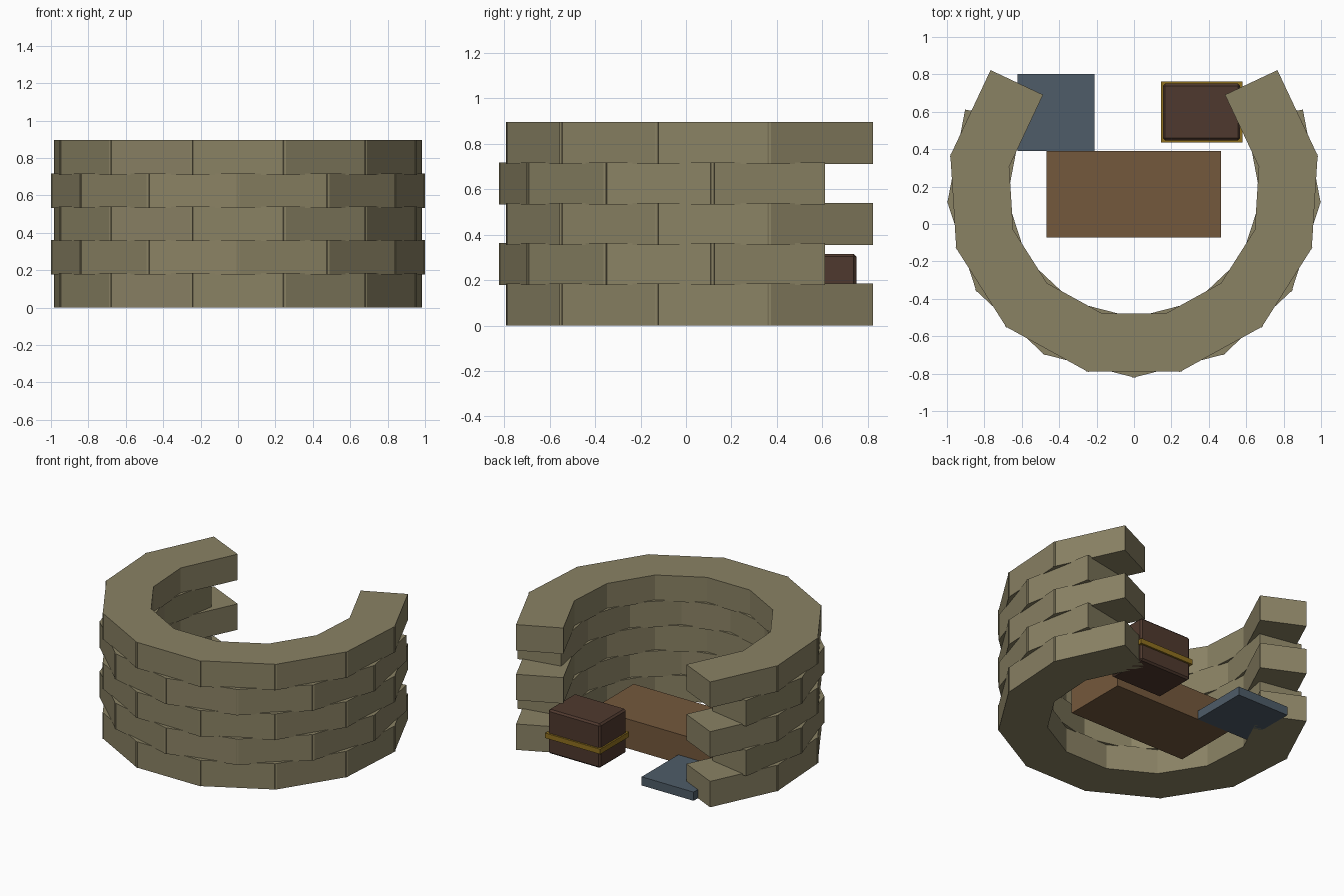
import bpy, math
from mathutils import Matrix, Vector

if "Cube" in bpy.data.objects:
    bpy.data.objects.remove(bpy.data.objects["Cube"])


def material(name, hex_code):
    def lin(c):
        c /= 255
        return c / 12.92 if c <= 0.04045 else ((c + 0.055) / 1.055) ** 2.4
    m = bpy.data.materials.new(name)
    m.diffuse_color = (*[lin(int(hex_code[i:i + 2], 16)) for i in (0, 2, 4)], 1)
    m.use_nodes = True
    m.node_tree.nodes["Principled BSDF"].inputs["Base Color"].default_value = m.diffuse_color
    return m


STONE = material("olive stone", "8A8264")
WOOD = material("brown wood", "74583C")
DARK = material("dark wood", "4F392E")
GOLD = material("brass", "8F701F")
SLATE = material("slate blue", "4E5C68")


def box(name, lo, hi, mat, bevel=0):
    """Axis-aligned box between two corners."""
    lo, hi = Vector(lo), Vector(hi)
    bpy.ops.mesh.primitive_cube_add(size=1, location=(lo + hi) / 2)
    ob = bpy.context.object
    ob.name = name
    ob.data.transform(Matrix.Diagonal((*(hi - lo), 1)))
    ob.data.materials.append(mat)
    if bevel:
        mod = ob.modifiers.new("bevel", "BEVEL")
        mod.width = bevel
        mod.segments = 1
    return ob


# Open ring wall: five courses of straight blocks, alternate courses shifted half a block
CENTRE_Y, OUTER, HALF_LEN, DEPTH = 0.179, 0.968, 0.256, 0.31
STEP, PITCH, HEIGHT = math.radians(28.8), 0.1775, 0.185
for course in range(5):
    count = 9 if course % 2 == 0 else 8
    z = course * PITCH
    for i in range(count):
        angle = (i - (count - 1) / 2) * STEP
        block = box(f"wall_block_{course + 1}_{i + 1}",
                    (-HALF_LEN, -OUTER, z), (HALF_LEN, DEPTH - OUTER, z + HEIGHT), STONE)
        block.data.transform(Matrix.Translation(block.location))
        block.location = (0, CENTRE_Y, 0)
        block.rotation_euler.z = angle

# Table block inside the ring
box("wooden_bench", (-0.468, -0.073, 0), (0.465, 0.39, 0.21), WOOD)

# Strongbox with a brass band
box("chest", (0.155, 0.447, 0), (0.568, 0.75, 0.315), DARK, 0.012)
box("chest_band", (0.144, 0.436, 0.112), (0.579, 0.763, 0.148), GOLD)

# Flat mat by the opening
box("floor_mat", (-0.622, 0.39, 0), (-0.212, 0.803, 0.062), SLATE)
